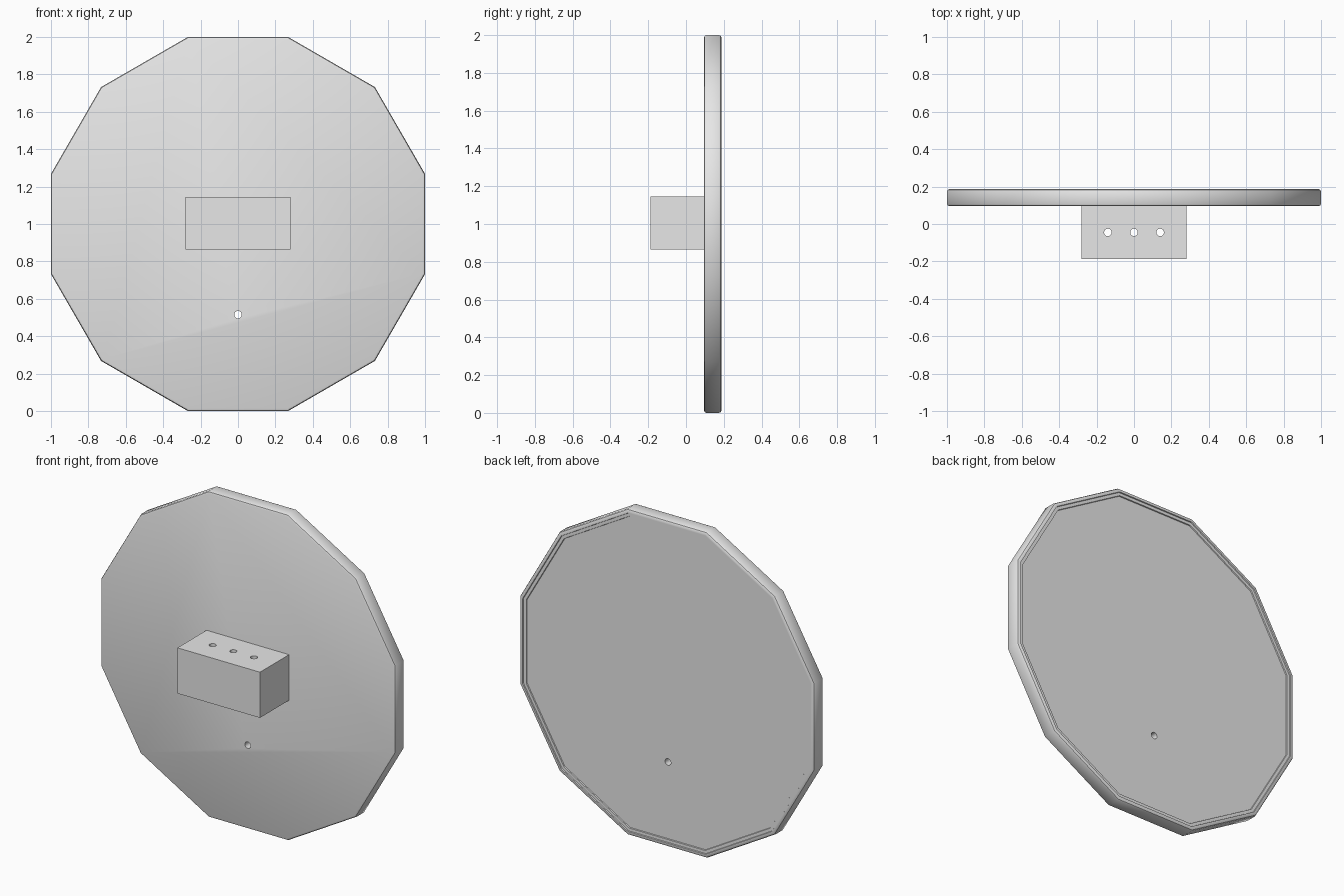
import bpy, bmesh, math
from mathutils import Matrix

cube = bpy.data.objects.get("Cube")
if cube:
    bpy.data.objects.remove(cube, do_unlink=True)

grey = bpy.data.materials.new("light_grey")
grey.use_nodes = True
colour = (0.8, 0.8, 0.8, 1)
grey.diffuse_color = colour
grey.node_tree.nodes["Principled BSDF"].inputs["Base Color"].default_value = colour

SIDES = 12
FRONT, BACK = 0.095, 0.187
HOLE_RADIUS = 0.02


def make_object(name, bm):
    bmesh.ops.recalc_face_normals(bm, faces=bm.faces)
    mesh = bpy.data.meshes.new(name)
    bm.to_mesh(mesh)
    bm.free()
    mesh.materials.append(grey)
    obj = bpy.data.objects.new(name, mesh)
    bpy.context.collection.objects.link(obj)
    return obj


def drill(target, name, centre, axis, depth):
    """Cut a round through-hole along the given axis."""
    bm = bmesh.new()
    turn = Matrix.Rotation(math.pi / 2, 4, "X") if axis == "Y" else Matrix()
    bmesh.ops.create_cone(bm, cap_ends=True, segments=24, radius1=HOLE_RADIUS,
                          radius2=HOLE_RADIUS, depth=depth,
                          matrix=Matrix.Translation(centre) @ turn)
    cutter = make_object(name, bm)
    cutter.hide_render = True
    cutter.display_type = "WIRE"
    mod = target.modifiers.new(name, "BOOLEAN")
    mod.object = cutter
    mod.operation = "DIFFERENCE"
    mod.solver = "EXACT"
    bpy.context.view_layer.objects.active = target
    bpy.ops.object.modifier_apply(modifier=name)
    bpy.data.objects.remove(cutter, do_unlink=True)


# Twelve-sided plate: rounded rim, stepped shallow recess on the back
profile = [(0.986, FRONT), (0.996, FRONT + 0.004), (1.0, FRONT + 0.013),
           (1.0, BACK - 0.013), (0.996, BACK - 0.004), (0.988, BACK),
           (0.977, BACK), (0.975, BACK - 0.006),
           (0.957, BACK - 0.006), (0.955, BACK - 0.012)]
bm = bmesh.new()
rings = []
for apothem, y in profile:
    r = apothem / math.cos(math.pi / SIDES)
    angles = [math.tau * (k + 0.5) / SIDES for k in range(SIDES)]
    rings.append([bm.verts.new((r * math.cos(a), y, 1 + r * math.sin(a))) for a in angles])
for a, b in zip(rings, rings[1:]):
    for k in range(SIDES):
        n = (k + 1) % SIDES
        bm.faces.new((a[k], a[n], b[n], b[k]))
bm.faces.new(rings[0])
bm.faces.new(rings[-1])
plate = make_object("round_plate", bm)
drill(plate, "plate_hole", (0, 0.14, 0.515), "Y", 0.4)

# Block on the front with three vertical holes
bm = bmesh.new()
bmesh.ops.create_cube(bm, size=1, matrix=Matrix.Translation((0, -0.046, 1.005))
                      @ Matrix.Diagonal((0.56, 0.282, 0.28, 1)))
block = make_object("mounting_block", bm)
for i in (-1, 0, 1):
    drill(block, "block_hole", (0.14 * i, -0.045, 1.005), "Z", 0.5)

# Soft hole walls and rim rounding, crisp corners
for obj in (plate, block):
    bpy.ops.object.select_all(action="DESELECT")
    obj.select_set(True)
    bpy.context.view_layer.objects.active = obj
    bpy.ops.object.shade_smooth_by_angle(angle=math.radians(28))
